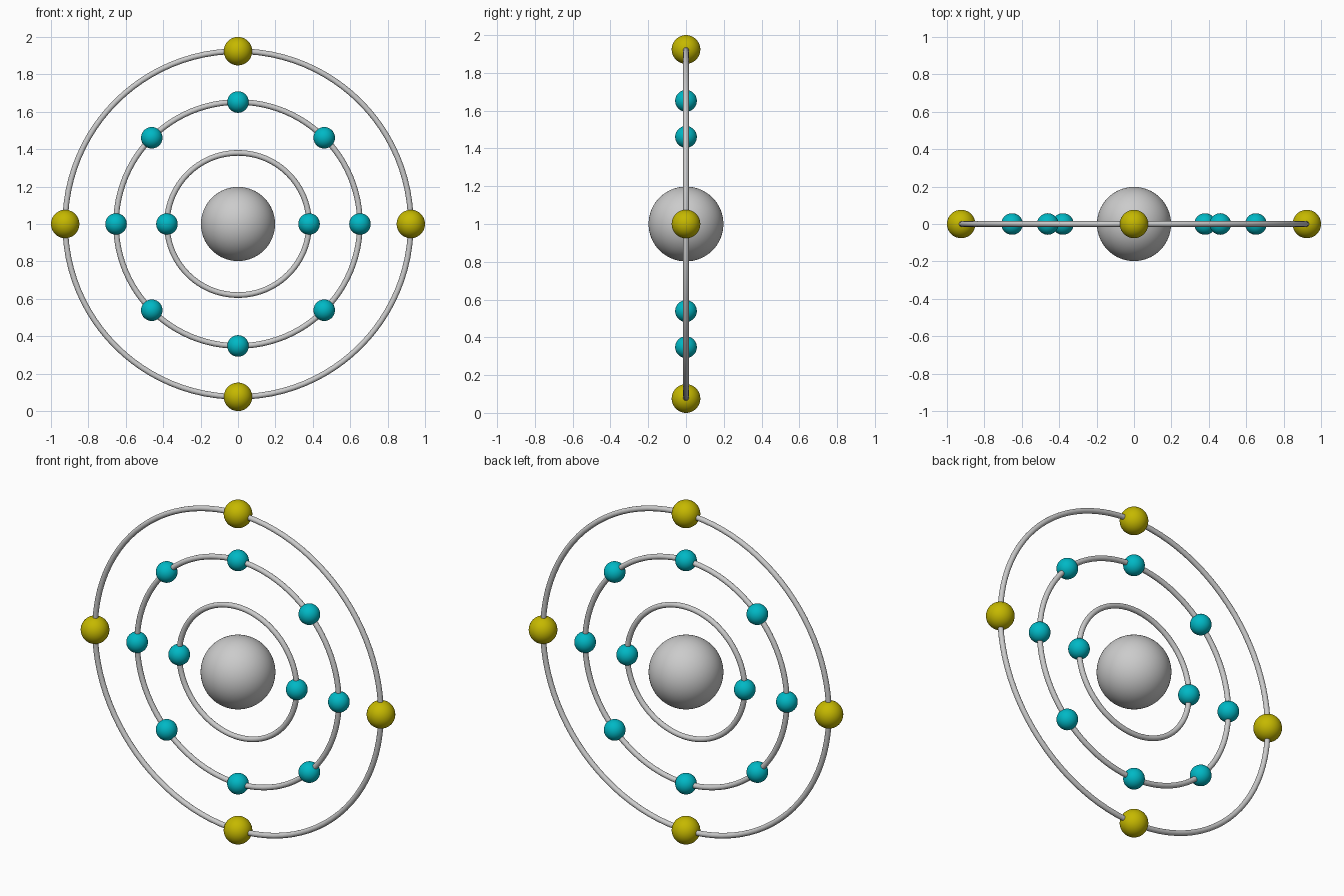
import bpy
from math import sin, cos, pi

if "Cube" in bpy.data.objects:
    bpy.data.objects.remove(bpy.data.objects["Cube"])

CENTRE_Z = 1.0
TUBE = 0.015


def material(name, rgb):
    mat = bpy.data.materials.new(name)
    mat.diffuse_color = (*rgb, 1)
    mat.use_nodes = True
    mat.node_tree.nodes["Principled BSDF"].inputs["Base Color"].default_value = mat.diffuse_color
    return mat


def finish(name, mat=None):
    obj = bpy.context.object
    obj.name = name
    if mat:
        obj.data.materials.append(mat)
    bpy.ops.object.shade_smooth()
    return obj


def ball(name, radius, x, z, mat=None, detail=4):
    bpy.ops.mesh.primitive_ico_sphere_add(subdivisions=detail, radius=radius, location=(x, 0, z))
    return finish(name, mat)


cyan = material("cyan", (0.0, 0.48, 0.56))
gold = material("gold", (0.56, 0.48, 0.0))

# Central nucleus
ball("nucleus", 0.198, 0, CENTRE_Z, detail=5)

# Upright orbit rings, each with evenly spaced electrons
shells = [
    ("inner", 0.38, 2, 0.0575, cyan),
    ("middle", 0.652, 8, 0.0575, cyan),
    ("outer", 0.924, 4, 0.076, gold),
]
for label, radius, count, size, mat in shells:
    bpy.ops.mesh.primitive_torus_add(
        major_radius=radius, minor_radius=TUBE, major_segments=96, minor_segments=16,
        location=(0, 0, CENTRE_Z), rotation=(pi / 2, 0, 0))
    finish(f"{label}_orbit_ring")
    for i in range(count):
        a = 2 * pi * i / count
        ball(f"{label}_electron_{i + 1}", size, radius * cos(a), CENTRE_Z + radius * sin(a), mat)
